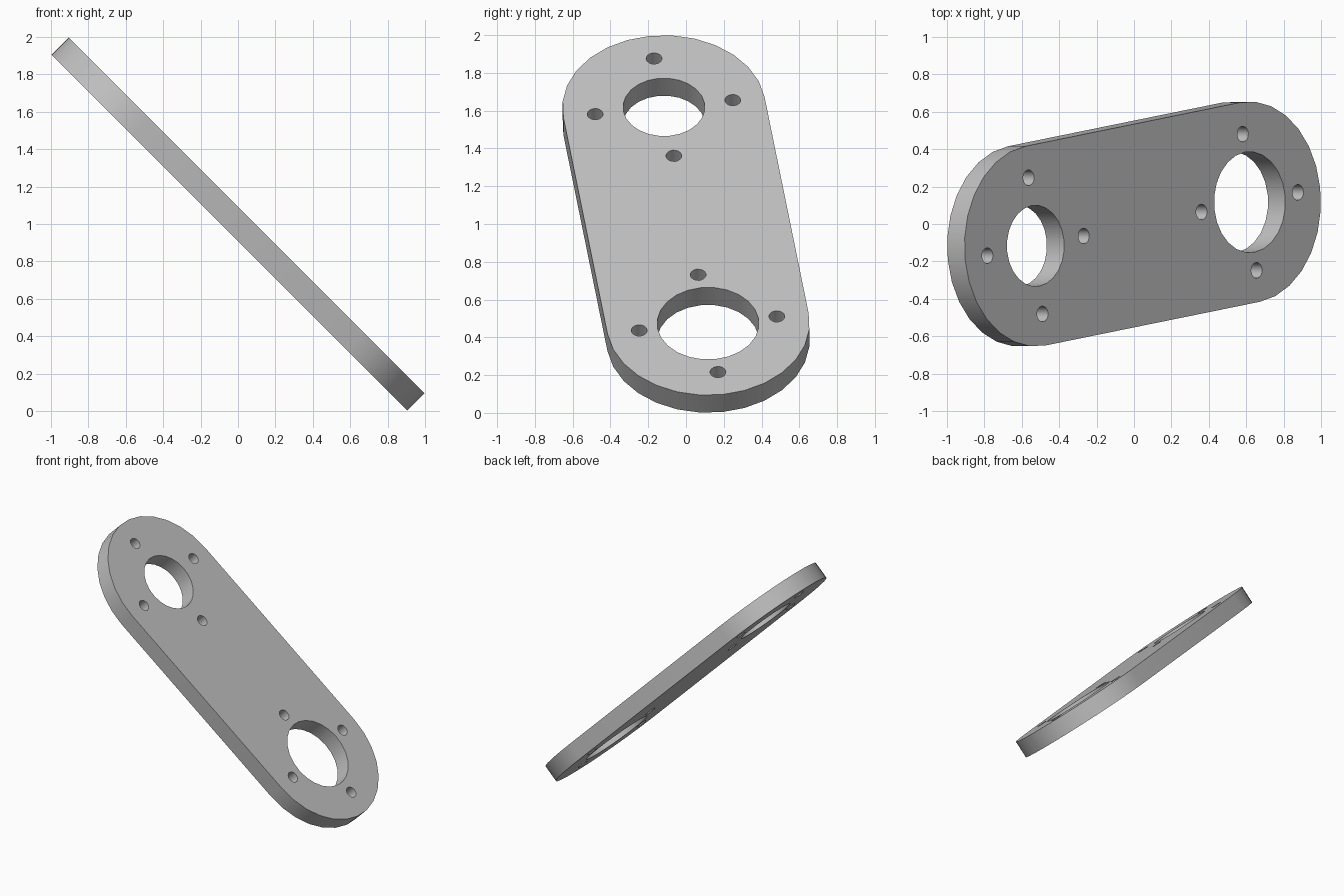
import bpy
import bmesh
from math import cos, sin, pi, radians
from mathutils import Matrix

cube = bpy.data.objects.get("Cube")
if cube:
    bpy.data.objects.remove(cube, do_unlink=True)

REACH = 0.818      # plate centre to each end centre
END_RADIUS = 0.538
THICKNESS = 0.131
BOLT_CIRCLE = 0.368
BOLT_RADIUS = 0.042

grey = bpy.data.materials.new("plain grey")
grey.use_nodes = True
colour = (0.53, 0.53, 0.53, 1)
grey.diffuse_color = colour
grey.node_tree.nodes["Principled BSDF"].inputs["Base Color"].default_value = colour


def arc(cx, cy, radius, start, sweep, count):
    return [(cx + radius * cos(start + sweep * i / count),
             cy + radius * sin(start + sweep * i / count)) for i in range(count)]


def add_loop(bm, points):
    verts = [bm.verts.new((x, y, 0)) for x, y in points]
    for a, b in zip(verts, verts[1:] + verts[:1]):
        bm.edges.new((a, b))


bm = bmesh.new()

# Rounded outline: a half circle at each end joined by straight sides
half = 14
outline = []
for side in (1, -1):
    start = -pi / 2 if side > 0 else pi / 2
    outline += arc(side * REACH, 0, END_RADIUS, start, pi, half)
    outline.append((side * REACH, side * END_RADIUS))
add_loop(bm, outline)

# Large bore and four bolt holes at each end
for x, bore in ((REACH, 0.27), (-REACH, 0.217)):
    add_loop(bm, arc(x, 0, bore, 0, 2 * pi, 24))
    for cx, cy in arc(x, 0, BOLT_CIRCLE, 0, 2 * pi, 4):
        add_loop(bm, arc(cx, cy, BOLT_RADIUS, 0, 2 * pi, 16))

bmesh.ops.triangle_fill(bm, use_beauty=True, use_dissolve=False,
                        edges=bm.edges[:], normal=(0, 0, 1))

# Turn the plate within its plane, then lean it down towards +x
bm.transform(Matrix.Translation((0, 0, 1)) @ Matrix.Rotation(radians(45), 4, "Y")
             @ Matrix.Rotation(radians(8.2), 4, "Z"))

mesh = bpy.data.meshes.new("link_plate")
bm.to_mesh(mesh)
bm.free()
mesh.materials.append(grey)
plate = bpy.data.objects.new("link_plate", mesh)
bpy.context.collection.objects.link(plate)

# Thickness, with smooth rims and sharp edges
solid = plate.modifiers.new("thickness", "SOLIDIFY")
solid.thickness = THICKNESS
solid.offset = 0
bpy.ops.object.select_all(action="DESELECT")
plate.select_set(True)
bpy.context.view_layer.objects.active = plate
bpy.ops.object.modifier_apply(modifier=solid.name)
bpy.ops.object.shade_smooth_by_angle(angle=radians(30))
